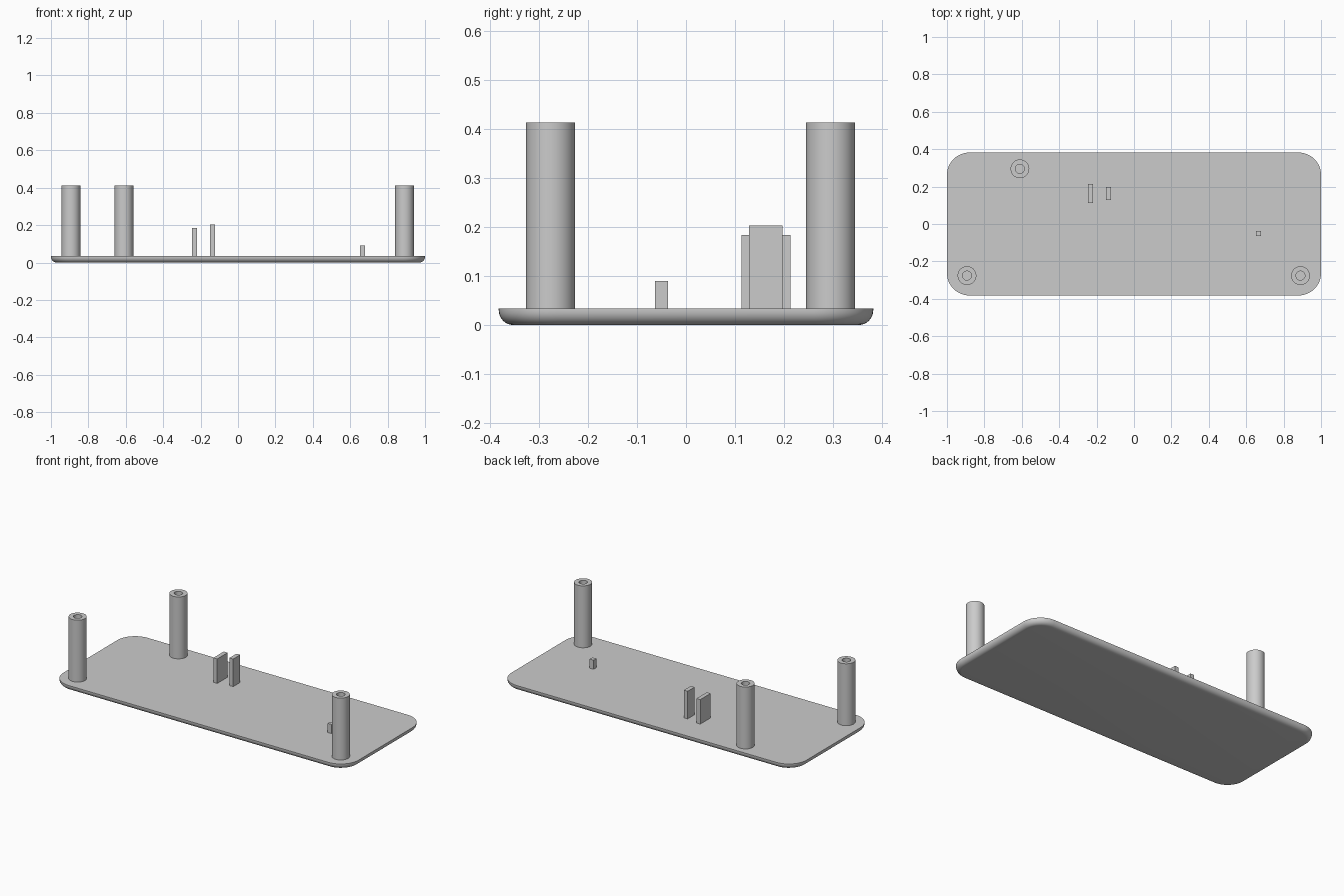
import bpy, bmesh, math

cube = bpy.data.objects.get("Cube")
if cube:
    bpy.data.objects.remove(cube, do_unlink=True)

HALF_X, HALF_Y = 1.0, 0.382
PLATE_TOP, POST_TOP = 0.034, 0.413
CORNER, EDGE = 0.12, 0.03

grey = bpy.data.materials.new("light grey plastic")
grey.use_nodes = True
colour = (0.6, 0.6, 0.6, 1)
grey.diffuse_color = colour
grey.node_tree.nodes["Principled BSDF"].inputs["Base Color"].default_value = colour


def finish(name, bm, smooth=False):
    bmesh.ops.recalc_face_normals(bm, faces=bm.faces)
    mesh = bpy.data.meshes.new(name)
    bm.to_mesh(mesh)
    bm.free()
    mesh.materials.append(grey)
    obj = bpy.data.objects.new(name, mesh)
    bpy.context.collection.objects.link(obj)
    if smooth:
        bpy.ops.object.select_all(action='DESELECT')
        obj.select_set(True)
        bpy.context.view_layer.objects.active = obj
        bpy.ops.object.shade_smooth_by_angle(angle=math.radians(35))
    return obj


def bridge(bm, a, b):
    n = len(a)
    for i in range(n):
        j = (i + 1) % n
        bm.faces.new((a[i], a[j], b[j], b[i]))


def rounded_ring(bm, inset, z, steps=12):
    """Rounded rectangle outline, pulled in by inset."""
    ring = []
    for k, (sx, sy) in enumerate(((1, 1), (-1, 1), (-1, -1), (1, -1))):
        for i in range(steps + 1):
            a = math.pi / 2 * (k + i / steps)
            r = CORNER - inset
            ring.append(bm.verts.new((sx * (HALF_X - CORNER) + r * math.cos(a),
                                      sy * (HALF_Y - CORNER) + r * math.sin(a), z)))
    return ring


def base_plate():
    # Flat lid with a rounded lower edge and a crisp upper edge
    bm = bmesh.new()
    rings = []
    for i in range(9):
        a = math.pi / 2 * i / 8
        rings.append(rounded_ring(bm, EDGE * (1 - math.sin(a)), EDGE * (1 - math.cos(a))))
    rings.append(rounded_ring(bm, 0, PLATE_TOP))
    for lower, upper in zip(rings, rings[1:]):
        bridge(bm, lower, upper)
    bm.faces.new(rings[0])
    bm.faces.new(rings[-1])
    finish("base_plate", bm, True)


def post(name, x, y, outer=0.05, inner=0.024, sides=48):
    # Hollow screw post, its bore closed by the plate
    bm = bmesh.new()
    foot = PLATE_TOP - 0.001
    rings = []
    for r, z in ((outer, foot), (outer, POST_TOP), (inner, POST_TOP), (inner, foot)):
        rings.append([bm.verts.new((x + r * math.cos(math.tau * i / sides),
                                    y + r * math.sin(math.tau * i / sides), z))
                      for i in range(sides)])
    for a, b in zip(rings, rings[1:] + rings[:1]):
        bridge(bm, a, b)
    finish(name, bm, True)


def rib(name, x, y, width, depth, top):
    # Upright block standing on the plate
    bm = bmesh.new()
    foot = PLATE_TOP - 0.001
    bmesh.ops.create_cube(bm, size=1)
    bmesh.ops.scale(bm, vec=(width, depth, top - foot), verts=bm.verts)
    bmesh.ops.translate(bm, vec=(x, y, (top + foot) / 2), verts=bm.verts)
    finish(name, bm)


base_plate()

post("front_right_post", -0.893, -0.276)
post("front_left_post", 0.89, -0.276)
post("back_post", -0.61, 0.295)

rib("wide_rib", -0.233, 0.163, 0.026, 0.1, 0.184)
rib("tall_rib", -0.136, 0.163, 0.026, 0.068, 0.203)
rib("small_peg", 0.665, -0.05, 0.026, 0.026, 0.09)
